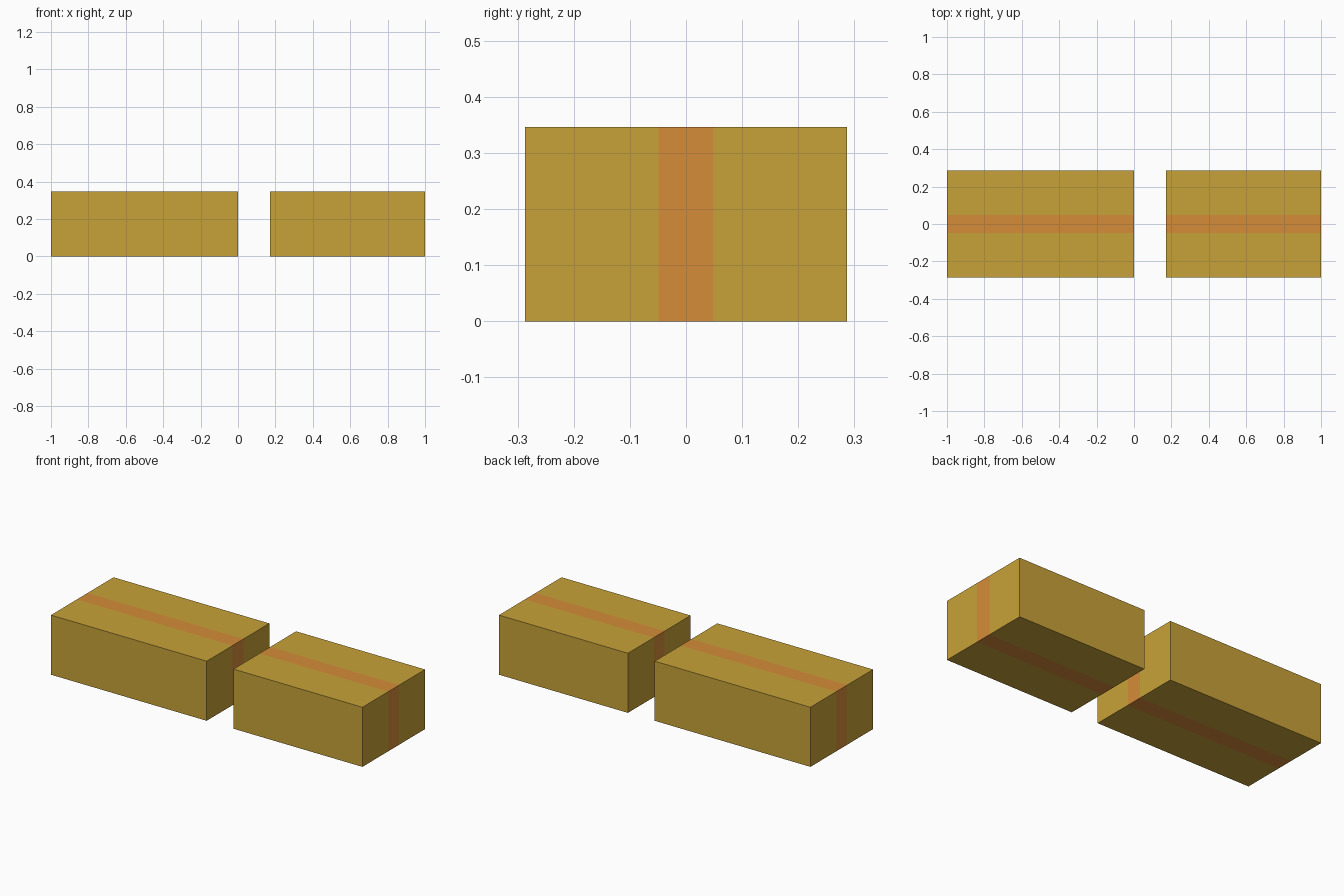
import bpy, bmesh
from mathutils import Matrix, Vector

if "Cube" in bpy.data.objects:
    bpy.data.objects.remove(bpy.data.objects["Cube"])

DEPTH, HEIGHT, BAND = 0.574, 0.346, 0.049


def material(name, colour):
    m = bpy.data.materials.new(name)
    m.diffuse_color = (*colour, 1)
    m.use_nodes = True
    m.node_tree.nodes["Principled BSDF"].inputs["Base Color"].default_value = m.diffuse_color
    return m


body = material("ochre", (0.578, 0.361, 0.040))
stripe = material("orange_stripe", (0.665, 0.262, 0.040))


def striped_block(name, x0, x1):
    bm = bmesh.new()
    size = Matrix.Diagonal((x1 - x0, DEPTH, HEIGHT, 1))
    bmesh.ops.create_cube(bm, size=1, matrix=size)
    # Cut the band lines around the block
    for y in (-BAND, BAND):
        bmesh.ops.bisect_plane(bm, geom=bm.verts[:] + bm.edges[:] + bm.faces[:],
                               plane_co=(0, y, 0), plane_no=(0, 1, 0))
    # Colour the central band
    for f in bm.faces:
        f.material_index = int(abs(f.calc_center_median().y) < BAND)
    mesh = bpy.data.meshes.new(name)
    bm.to_mesh(mesh)
    bm.free()
    mesh.materials.append(body)
    mesh.materials.append(stripe)
    ob = bpy.data.objects.new(name, mesh)
    ob.location = Vector(((x0 + x1) / 2, 0, HEIGHT / 2))
    bpy.context.collection.objects.link(ob)


# Long and short blocks with a gap between
striped_block("long_block", -1.0, 0.0)
striped_block("short_block", 0.172, 1.0)
